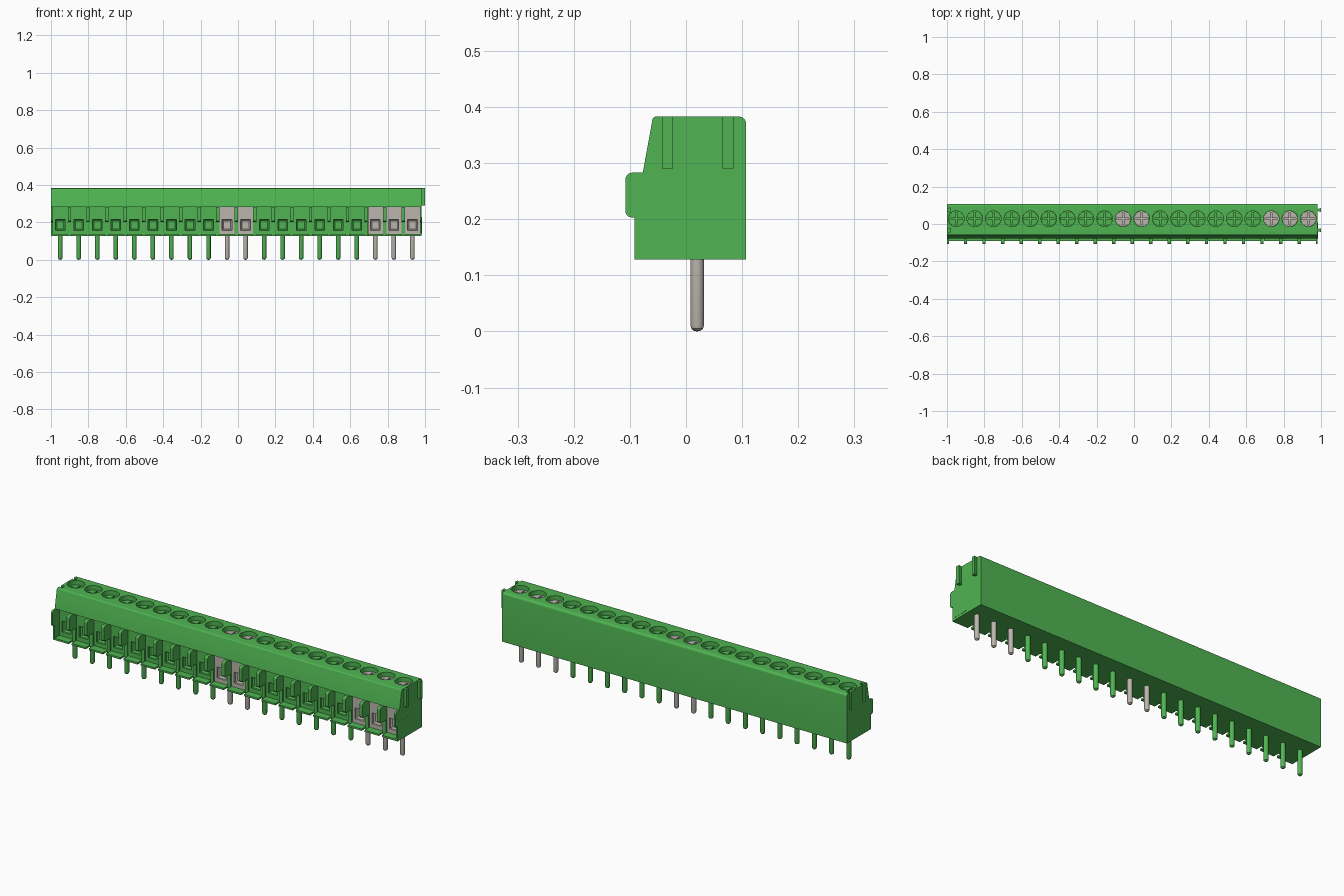
import bpy, bmesh, math
from mathutils import Vector, Matrix

if "Cube" in bpy.data.objects:
    bpy.data.objects.remove(bpy.data.objects["Cube"])

POLES, PITCH, X0, X1 = 20, 0.0991, -1.0, 0.982
GREY_POLES = {9, 10, 17, 18, 19}


def material(name, rgb):
    m = bpy.data.materials.new(name)
    m.use_nodes = True
    m.diffuse_color = (*rgb, 1)
    m.node_tree.nodes["Principled BSDF"].inputs["Base Color"].default_value = (*rgb, 1)
    return m


green = material("housing green", (0.08, 0.46, 0.085))
grey = material("metal grey", (0.50, 0.47, 0.42))


def prism(bm, pts, axis, a, b):
    """Extrude a 2D outline from a to b along x (points are y,z) or z (points are x,y)."""
    place = (lambda p, t: (t, *p)) if axis == "x" else (lambda p, t: (*p, t))
    lo = [bm.verts.new(place(p, a)) for p in pts]
    hi = [bm.verts.new(place(p, b)) for p in pts]
    n = len(pts)
    bm.faces.new(lo)
    bm.faces.new(hi[::-1])
    for i in range(n):
        bm.faces.new((lo[i], hi[i], hi[(i + 1) % n], lo[(i + 1) % n]))


def box(bm, x0, x1, y0, y1, z0, z1):
    prism(bm, [(x0, y0), (x1, y0), (x1, y1), (x0, y1)], "z", z0, z1)


def cylinder(bm, x, y, r, z0, z1, sides=32):
    bmesh.ops.create_cone(bm, cap_ends=True, segments=sides, radius1=r, radius2=r,
                          depth=z1 - z0, matrix=Matrix.Translation((x, y, (z0 + z1) / 2)))


def arc(cy, cz, r, a0, a1, n=5):
    return [(cy + r * math.cos(math.radians(a0 + (a1 - a0) * i / n)),
             cz + r * math.sin(math.radians(a0 + (a1 - a0) * i / n))) for i in range(n + 1)]


def finish(bm, name, mat):
    bmesh.ops.recalc_face_normals(bm, faces=bm.faces[:])
    me = bpy.data.meshes.new(name)
    bm.to_mesh(me)
    bm.free()
    me.materials.append(mat)
    ob = bpy.data.objects.new(name, me)
    bpy.context.collection.objects.link(ob)
    return ob


def smooth(ob):
    bpy.ops.object.select_all(action="DESELECT")
    ob.select_set(True)
    bpy.context.view_layer.objects.active = ob
    bpy.ops.object.shade_smooth_by_angle(angle=math.radians(32))


def cut(ob, bm):
    """Subtract the solids in bm from ob and remove the cutter."""
    cutter = finish(bm, "cutter", ob.data.materials[0])
    cutter.hide_render = True
    mod = ob.modifiers.new("cut", "BOOLEAN")
    mod.operation, mod.solver, mod.object = "DIFFERENCE", "EXACT", cutter
    bpy.context.view_layer.objects.active = ob
    bpy.ops.object.modifier_apply(modifier=mod.name)
    bpy.data.objects.remove(cutter)


def pole_x(i):
    return X0 + PITCH * (i + 0.5)


# Housing: extruded section with a sloping front above the wire entries
bm = bmesh.new()
section = ([(-0.032, 0.128), (0.107, 0.128)] + arc(0.095, 0.371, 0.012, 0, 90)
           + arc(-0.053, 0.376, 0.007, 90, 170) + [(-0.077, 0.283), (-0.032, 0.283)])
prism(bm, section, "x", X0, X1)
housing = finish(bm, "housing", green)

# Screw wells in the top and interlocking slots in the left end
bm = bmesh.new()
for i in range(POLES):
    cylinder(bm, pole_x(i), 0.028, 0.042, 0.335, 0.40)
for y in (-0.033, 0.075):
    prism(bm, [(-1.01, y - 0.005), (-1.01, y + 0.005), (-0.981, y + 0.011),
               (-0.981, y - 0.011)], "z", 0.29, 0.40)
cut(housing, bm)
smooth(housing)

# Interlocking ribs on the right end
bm = bmesh.new()
for y in (-0.033, 0.075):
    prism(bm, [(0.98, y - 0.005), (1.0, y - 0.010), (1.0, y + 0.010),
               (0.98, y + 0.005)], "z", 0.29, 0.383)
finish(bm, "end_ribs", green)

# Separators between wire entries, with a rounded nose; full end walls
nose = arc(-0.096, 0.271, 0.012, 90, 180) + arc(-0.096, 0.215, 0.012, 180, 250)
bm = bmesh.new()
for i in range(1, POLES):
    x = X0 + i * PITCH
    prism(bm, [(-0.03, 0.128), (-0.03, 0.283)] + nose
          + [(-0.092, 0.203), (-0.06, 0.203), (-0.06, 0.128)], "x", x - 0.009, x + 0.009)
for a, b in ((X0, X0 + 0.01), (X1 - 0.01, X1)):
    prism(bm, [(-0.03, 0.128), (-0.03, 0.283)] + nose
          + [(-0.092, 0.203), (-0.092, 0.128)], "x", a, b)
finish(bm, "separators", green)

# Floor shelf under each wire entry
bm = bmesh.new()
for i in range(POLES):
    box(bm, pole_x(i) - 0.0405, pole_x(i) + 0.0405, -0.092, -0.03, 0.128, 0.137)
finish(bm, "entry_floors", green)

# Raised round-cornered panel on the right end
bm = bmesh.new()
panel = []
for cy, cz, a in ((-0.002, 0.218, 0), (-0.068, 0.218, 90), (-0.068, 0.150, 180), (-0.002, 0.150, 270)):
    panel += arc(cy, cz, 0.010, a, a + 90, 4)
prism(bm, panel, "x", X1 - 0.002, X1 + 0.001)
finish(bm, "end_panel", green)


def clamp_mesh(mat):
    """Wire clamp block with a square entry sunk into its front face."""
    bm = bmesh.new()
    box(bm, -0.0405, 0.0405, -0.052, -0.030, 0.137, 0.283)
    bmesh.ops.recalc_face_normals(bm, faces=bm.faces[:])
    front = min(bm.faces, key=lambda f: f.calc_center_median().y)
    bmesh.ops.inset_individual(bm, faces=[front], thickness=0.012)
    for v in front.verts:
        v.co.x = math.copysign(0.026, v.co.x)
        v.co.z = 0.215 if v.co.z > 0.21 else 0.158
    for step, depth in ((0.0005, 0.010), (0.010, 0.006)):
        bmesh.ops.inset_individual(bm, faces=[front], thickness=step)
        for v in front.verts:
            v.co.y += depth
    return finish(bm, "wire_clamp", mat)


def screw_mesh(mat):
    """Screw head with a cross slot."""
    bm = bmesh.new()
    cylinder(bm, 0, 0.028, 0.0412, 0.330, 0.360)
    ob = finish(bm, "screw", mat)
    for hx, hy in ((0.034, 0.004), (0.004, 0.034)):
        bm = bmesh.new()
        box(bm, -hx, hx, 0.028 - hy, 0.028 + hy, 0.350, 0.37)
        cut(ob, bm)
    smooth(ob)
    return ob


def pin_mesh(mat):
    """Solder pin with a rounded tip."""
    bm = bmesh.new()
    outline = [(0.0, 0.0), (0.006, 0.0012), (0.0104, 0.005), (0.012, 0.011), (0.012, 0.135), (0.0, 0.135)]
    vs = [bm.verts.new((r, 0.02, z)) for r, z in outline]
    es = [bm.edges.new(p) for p in zip(vs, vs[1:])]
    bmesh.ops.spin(bm, geom=vs + es, cent=(0, 0.02, 0), axis=(0, 0, 1),
                   angle=2 * math.pi, steps=20)
    bmesh.ops.remove_doubles(bm, verts=bm.verts[:], dist=1e-5)
    ob = finish(bm, "pin", mat)
    smooth(ob)
    return ob


# One clamp, screw and pin per pole, some left in bare metal
for build in (clamp_mesh, screw_mesh, pin_mesh):
    for mat, wanted in ((green, False), (grey, True)):
        first = build(mat)
        poles = [i for i in range(POLES) if (i in GREY_POLES) == wanted]
        first.location.x = pole_x(poles[0])
        for i in poles[1:]:
            copy = first.copy()
            copy.location.x = pole_x(i)
            bpy.context.collection.objects.link(copy)
